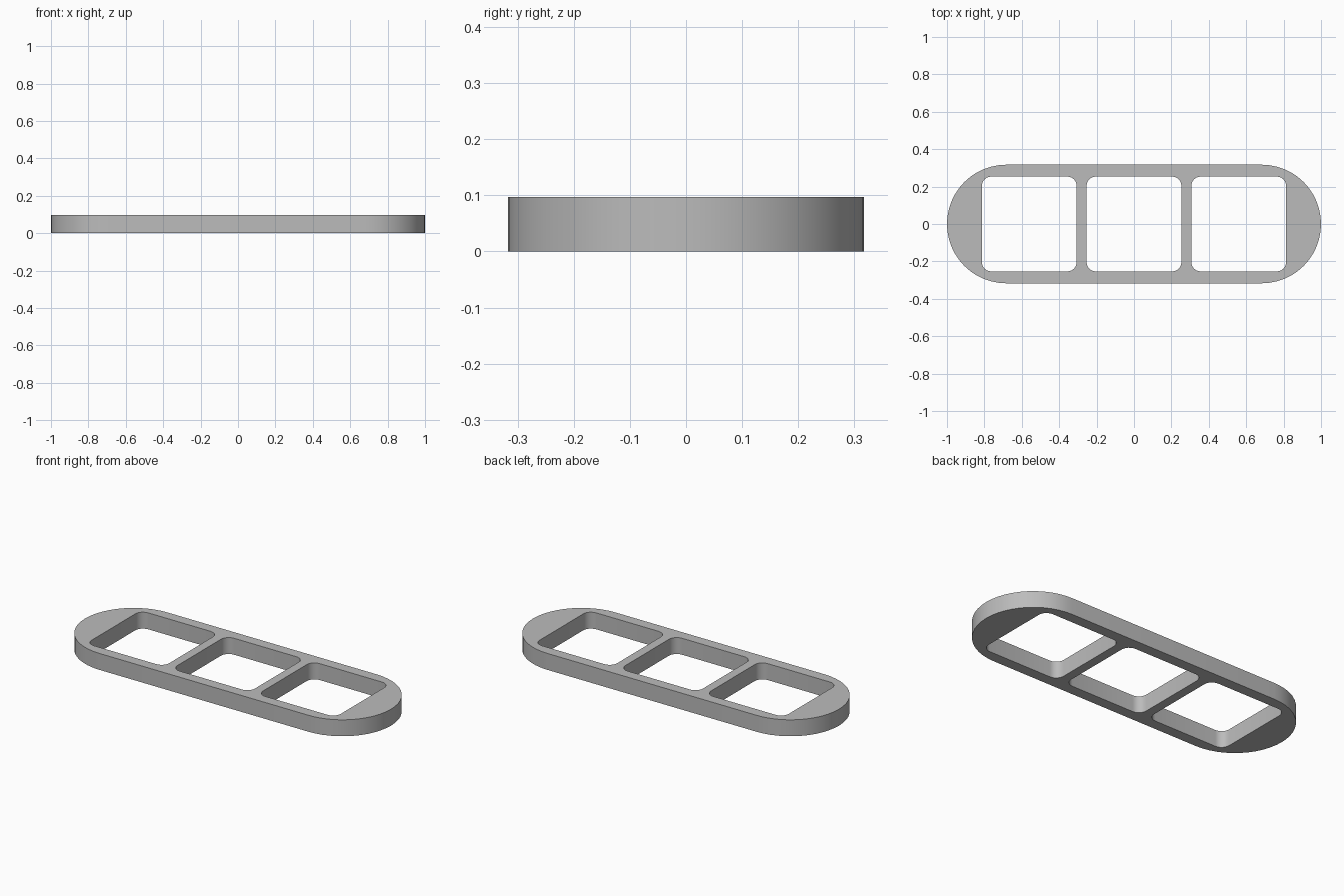
import bpy
import bmesh
import math

HEIGHT = 0.097
END_RADIUS = 0.317
HOLE_SIZE = 0.507
HOLE_PITCH = 0.56
HOLE_RADIUS = 0.05

cube = bpy.data.objects.get("Cube")
if cube:
    bpy.data.objects.remove(cube, do_unlink=True)


def rounded_loop(bm, cx, half_x, half_y, radius, segments):
    """Add a closed loop of edges around a rounded rectangle."""
    points = []
    for quadrant, (sx, sy) in enumerate([(1, 1), (-1, 1), (-1, -1), (1, -1)]):
        for i in range(segments + 1):
            a = (quadrant + i / segments) * math.pi / 2
            points.append((cx + sx * (half_x - radius) + radius * math.cos(a),
                           sy * (half_y - radius) + radius * math.sin(a), 0))
    verts = [bm.verts.new(p) for p in points]
    return [bm.edges.new((v, verts[i - 1])) for i, v in enumerate(verts)]


# Plate outline with rounded ends, and three square windows
bm = bmesh.new()
edges = rounded_loop(bm, 0, 1, END_RADIUS, END_RADIUS, 12)
for k in (-1, 0, 1):
    edges += rounded_loop(bm, k * HOLE_PITCH, HOLE_SIZE / 2, HOLE_SIZE / 2,
                          HOLE_RADIUS, 6)
# Merge the coincident points at the middle of each rounded end
bmesh.ops.remove_doubles(bm, verts=bm.verts[:], dist=0.0001)
bmesh.ops.triangle_fill(bm, edges=bm.edges[:], use_beauty=True,
                        normal=(0, 0, 1))

# Give the plate its thickness
result = bmesh.ops.extrude_face_region(bm, geom=bm.faces[:],
                                       use_keep_orig=True)
top = [g for g in result["geom"] if isinstance(g, bmesh.types.BMVert)]
bmesh.ops.translate(bm, verts=top, vec=(0, 0, HEIGHT))
bmesh.ops.recalc_face_normals(bm, faces=bm.faces[:])

mesh = bpy.data.meshes.new("three_window_plate")
bm.to_mesh(mesh)
bm.free()
plate = bpy.data.objects.new("three_window_plate", mesh)
bpy.context.collection.objects.link(plate)

# Plain grey material
grey = bpy.data.materials.new("grey")
grey.use_nodes = True
colour = (0.5, 0.5, 0.5, 1)
grey.diffuse_color = colour
grey.node_tree.nodes["Principled BSDF"].inputs["Base Color"].default_value = colour
mesh.materials.append(grey)

# Smooth rounded walls, sharp rims
bpy.ops.object.select_all(action="DESELECT")
plate.select_set(True)
bpy.context.view_layer.objects.active = plate
bpy.ops.object.shade_smooth_by_angle(angle=math.radians(30))
